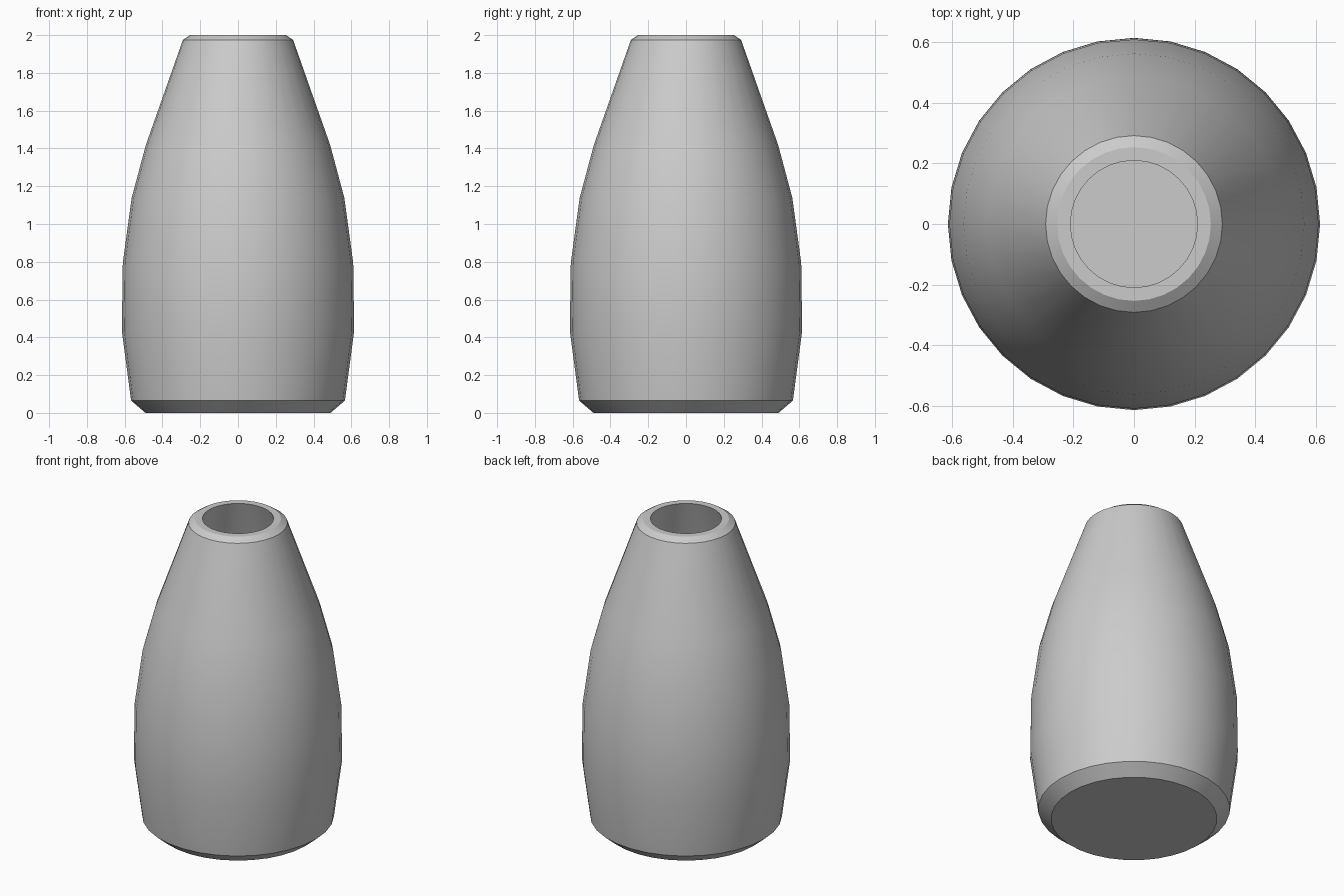
import bpy, bmesh, math

if "Cube" in bpy.data.objects:
    bpy.data.objects.remove(bpy.data.objects["Cube"])

SIDES = 32

# (radius, height): outer wall from base to lip, then down the hollow inside
outer = [(0.49, 0), (0.566, 0.065), (0.615, 0.434), (0.61, 0.794), (0.563, 1.138),
         (0.488, 1.418), (0.292, 1.974), (0.254, 2.0), (0.21, 2.0)]
inner = [(0.408, 1.4), (0.483, 1.12), (0.53, 0.79), (0.535, 0.44), (0.49, 0.08)]

# vase body: the profile turned around z, closed by base and floor caps
bm = bmesh.new()
rings = []
for r, z in outer + inner:
    rings.append([bm.verts.new((r * math.cos(2 * math.pi * i / SIDES),
                                r * math.sin(2 * math.pi * i / SIDES), z))
                  for i in range(SIDES)])
for a, b in zip(rings, rings[1:]):
    for i in range(SIDES):
        j = (i + 1) % SIDES
        bm.faces.new((a[i], a[j], b[j], b[i]))
bm.faces.new(rings[0][::-1])
bm.faces.new(rings[-1])
bmesh.ops.recalc_face_normals(bm, faces=bm.faces)

mesh = bpy.data.meshes.new("vase")
bm.to_mesh(mesh)
bm.free()
vase = bpy.data.objects.new("vase", mesh)
bpy.context.collection.objects.link(vase)

# smooth walls, crisp chamfers
bpy.context.view_layer.objects.active = vase
vase.select_set(True)
bpy.ops.object.shade_smooth_by_angle(angle=math.radians(30))
